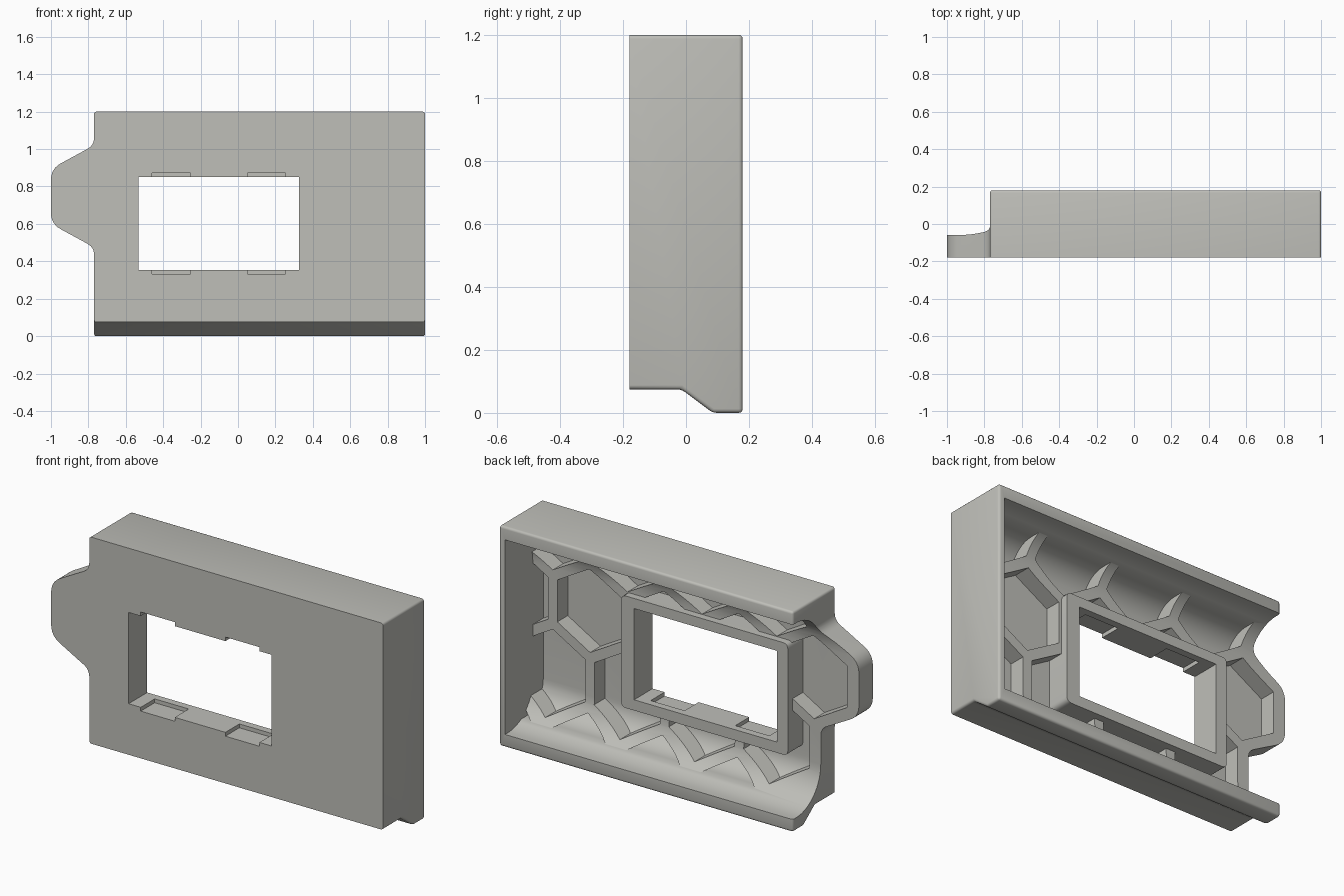
import bpy, bmesh, math
from mathutils import Vector

if "Cube" in bpy.data.objects:
    bpy.data.objects.remove(bpy.data.objects["Cube"])

grey = bpy.data.materials.new("light_grey")
grey.diffuse_color = (0.52, 0.52, 0.485, 1)
grey.use_nodes = True
grey.node_tree.nodes["Principled BSDF"].inputs["Base Color"].default_value = grey.diffuse_color


def finish(name, bm, helper=True):
    bmesh.ops.recalc_face_normals(bm, faces=bm.faces)
    me = bpy.data.meshes.new(name)
    bm.to_mesh(me)
    bm.free()
    me.materials.append(grey)
    ob = bpy.data.objects.new(name, me)
    bpy.context.collection.objects.link(ob)
    ob.hide_render = helper
    return ob


def add_prism(bm, points, offset):
    """Extrude a closed loop of 3D points along an offset vector."""
    face = bm.faces.new([bm.verts.new(p) for p in points])
    out = bmesh.ops.extrude_face_region(bm, geom=[face])
    moved = [g for g in out["geom"] if isinstance(g, bmesh.types.BMVert)]
    bmesh.ops.translate(bm, verts=moved, vec=offset)


def prism_x(name, yz, x0, x1):
    bm = bmesh.new()
    add_prism(bm, [(x0, y, z) for y, z in yz], (x1 - x0, 0, 0))
    return finish(name, bm)


def prisms_y(name, loops, y0, y1):
    bm = bmesh.new()
    for xz in loops:
        add_prism(bm, [(x, y0, z) for x, z in xz], (0, y1 - y0, 0))
    return finish(name, bm)


def rect(x0, x1, z0, z1):
    return [(x0, z0), (x1, z0), (x1, z1), (x0, z1)]


def rounded(points, radii, n=6):
    """Round the corners of a 2D loop with smooth curves."""
    out = []
    for i, (p, r) in enumerate(zip(points, radii)):
        p = Vector(p)
        a = Vector(points[i - 1]) - p
        b = Vector(points[(i + 1) % len(points)]) - p
        if r == 0:
            out.append(tuple(p))
            continue
        a, b = p + a.normalized() * r, p + b.normalized() * r
        for k in range(n + 1):
            t = k / n
            out.append(tuple(a * (1 - t) ** 2 + p * 2 * t * (1 - t) + b * t * t))
    return out


def hollow_profile(floor, z0, z1, r, n=14):
    """Trough section: flat floor swept up by quarter arcs to both walls."""
    pts = [(0.3, z0)]
    for i in range(n + 1):
        a = math.pi / 2 * i / n
        pts.append((floor + r - r * math.sin(a), z0 + r - r * math.cos(a)))
    mirrored = [(y, z0 + z1 - z) for y, z in reversed(pts)]
    return pts + mirrored


def boolean(target, cutter, op):
    mod = target.modifiers.new(op, "BOOLEAN")
    mod.object, mod.operation, mod.solver = cutter, op, "EXACT"
    bpy.context.view_layer.objects.active = target
    bpy.ops.object.modifier_apply(modifier=mod.name)
    bpy.data.objects.remove(cutter)


# Outer block with a stepped underside; all edges rounded except the front
bm = bmesh.new()
section = [(-0.18, 0.075), (-0.015, 0.075), (0.085, 0), (0.18, 0), (0.18, 1.2), (-0.18, 1.2)]
add_prism(bm, [(-0.77, y, z) for y, z in section], (1.77, 0, 0))
edges = [e for e in bm.edges if max(v.co.y for v in e.verts) > -0.17]
bmesh.ops.bevel(bm, geom=edges, offset=0.013, segments=3, profile=0.5, affect="EDGES")
body = finish("housing", bm, helper=False)

# Side tab with rounded shoulders
tab = rounded([(-0.6, 0.4), (-0.77, 0.4), (-0.77, 0.475), (-1.0, 0.6),
               (-1.0, 0.895), (-0.77, 1.02), (-0.77, 1.1), (-0.6, 1.1)],
              [0, 0, 0.04, 0.06, 0.06, 0.04, 0, 0])
tab = [(x + 0.002 if x == -0.77 else x, z) for x, z in tab]
boolean(body, prisms_y("side_tab", [tab], -0.18, 0.03), "UNION")

# Main hollow, open at the back and the left
boolean(body, prism_x("hollow", hollow_profile(-0.06, 0.07, 1.13, 0.21), -1.2, 0.965), "DIFFERENCE")

# Honeycomb pockets, leaving ribs between them
cells = []
pitch, rib = 0.45, 0.055
side = pitch / math.sqrt(3)
radius = (pitch - rib) / math.sqrt(3)
for row in range(-2, 2):
    for col in range(5):
        cx = -0.73 + pitch * (col + 0.5 * (row % 2))
        cz = 0.745 + 1.5 * side * row
        if row == -2 and col == 0 or cx - pitch / 2 > 0.95:
            continue
        cells.append([(cx + radius * math.sin(math.pi * k / 3),
                       cz + radius * math.cos(math.pi * k / 3)) for k in range(6)])
pockets = prisms_y("pockets", cells, -0.3, 0.25)
boolean(pockets, prism_x("pocket_limit", hollow_profile(-0.15, 0.10, 1.11, 0.15), -1.2, 0.965), "INTERSECT")
boolean(body, pockets, "DIFFERENCE")

# Window frame and opening
frame = rounded(rect(-0.60, 0.405, 0.295, 0.905), [0.03] * 4, 4)
boolean(body, prisms_y("window_frame", [frame], -0.165, -0.02), "UNION")
boolean(body, prisms_y("window", [rect(-0.533, 0.327, 0.353, 0.85)], -0.4, 0.3), "DIFFERENCE")

# Clip notches above and below the opening
notches = [rect(x, x + 0.205, z, z + 0.06) for x in (-0.46, 0.05) for z in (0.332, 0.812)]
boolean(body, prisms_y("notches", notches, -0.3, -0.06), "DIFFERENCE")

bpy.ops.object.select_all(action="DESELECT")
body.select_set(True)
bpy.context.view_layer.objects.active = body
bpy.ops.object.shade_smooth_by_angle(angle=math.radians(32))
